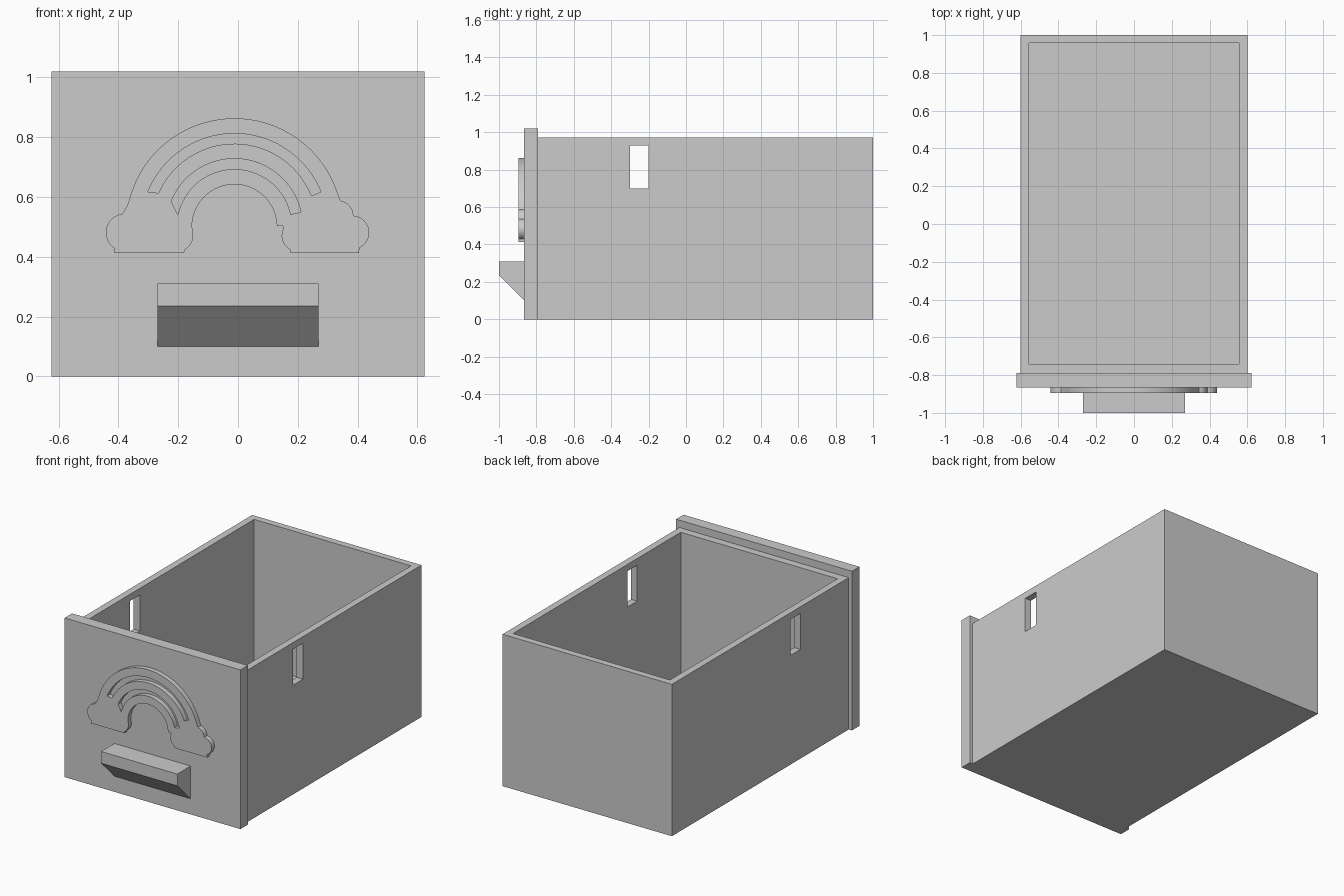
import bpy, bmesh, math

old = bpy.data.objects.get("Cube")
if old:
    bpy.data.objects.remove(old, do_unlink=True)

# One plain grey plastic
grey = bpy.data.materials.new("light_grey")
GREY = (0.6, 0.6, 0.6, 1)
grey.use_nodes = True
grey.diffuse_color = GREY
grey.node_tree.nodes["Principled BSDF"].inputs["Base Color"].default_value = GREY


def add_mesh(name, bm):
    mesh = bpy.data.meshes.new(name)
    bmesh.ops.recalc_face_normals(bm, faces=bm.faces)
    bm.to_mesh(mesh)
    bm.free()
    mesh.materials.append(grey)
    obj = bpy.data.objects.new(name, mesh)
    bpy.context.collection.objects.link(obj)
    return obj


def box(name, low, high):
    bm = bmesh.new()
    bmesh.ops.create_cube(bm, size=1)
    for v in bm.verts:
        v.co = [(l + h) / 2 + c * (h - l) for c, l, h in zip(v.co, low, high)]
    return add_mesh(name, bm)


def cut(obj, cutter):
    cutter.hide_render = True
    cutter.hide_set(True)
    cutter.display_type = 'WIRE'
    mod = obj.modifiers.new(cutter.name, 'BOOLEAN')
    mod.operation = 'DIFFERENCE'
    mod.solver = 'EXACT'
    mod.object = cutter
    bpy.context.view_layer.objects.active = obj
    bpy.ops.object.modifier_apply(modifier=mod.name)
    bpy.data.objects.remove(cutter, do_unlink=True)


# Open drawer box with a slot through each side wall
drawer = box("drawer_box", (-0.6, -0.79, 0), (0.6, 1, 0.973))
cut(drawer, box("hollow_cutter", (-0.556, -0.741, 0.045), (0.556, 0.957, 1.2)))
cut(drawer, box("side_slot_cutter", (-0.8, -0.3, 0.7), (0.8, -0.2, 0.93)))

# Front panel, slightly larger than the box
box("front_panel", (-0.623, -0.865, 0), (0.623, -0.79, 1.02))

# Finger pull: side profile extruded along x
bm = bmesh.new()
profile = [(-0.865, 0.31), (-1, 0.31), (-1, 0.235), (-0.865, 0.1)]
side = bm.faces.new([bm.verts.new((-0.27, y, z)) for y, z in profile])
ext = bmesh.ops.extrude_face_region(bm, geom=[side])
moved = [g for g in ext["geom"] if isinstance(g, bmesh.types.BMVert)]
bmesh.ops.translate(bm, vec=(0.54, 0, 0), verts=moved)
add_mesh("finger_pull", bm)


# Raised rainbow with clouds, drawn as flat outlines in x and z
def arc(cx, cz, r, start, end, steps=12):
    angles = [math.radians(start + (end - start) * i / steps) for i in range(steps + 1)]
    return [(cx + r * math.cos(a), cz + r * math.sin(a)) for a in angles]


CX, CZ = -0.012, 0.5
outline = arc(CX, CZ, 0.363, 163, 17, 48)
# right cloud
outline += [(0.343, 0.588)] + arc(0.335, 0.537, 0.051, 75, 5, 8)
outline += arc(0.383, 0.481, 0.056, 85, -66)
outline += [(0.405, 0.412), (0.175, 0.412), (0.175, 0.424)]
outline += arc(0.2, 0.471, 0.054, 240, 150, 8) + [(0.15, 0.502)]
# underside of the rainbow
outline += arc(CX, CZ, 0.142, 1, 179, 40)
# left cloud
outline += arc(-0.205, 0.471, 0.055, 10, -62, 8)
outline += [(-0.18, 0.412), (-0.415, 0.412), (-0.415, 0.426)]
outline += arc(-0.379, 0.481, 0.063, 240, 97) + [(-0.37, 0.572)]


def band(outer, inner, right, left, left_inner):
    return arc(CX, CZ, outer, right, left, 40) + arc(CX, CZ, inner, left_inner, right, 40)


splines = [outline, band(0.312, 0.278, 22, 158, 156), band(0.228, 0.193, 12.5, 158, 168)]

curve = bpy.data.curves.new("rainbow_emblem", 'CURVE')
curve.dimensions = '2D'
curve.fill_mode = 'BOTH'
curve.extrude = 0.015
for points in splines:
    spline = curve.splines.new('POLY')
    spline.points.add(len(points) - 1)
    for p, (x, z) in zip(spline.points, points):
        p.co = (x, z, 0, 1)
    spline.use_cyclic_u = True
curve.materials.append(grey)
emblem = bpy.data.objects.new("rainbow_emblem", curve)
bpy.context.collection.objects.link(emblem)
emblem.rotation_euler.x = math.pi / 2
emblem.location.y = -0.88
bpy.ops.object.select_all(action='DESELECT')
emblem.select_set(True)
bpy.context.view_layer.objects.active = emblem
bpy.ops.object.convert(target='MESH')
bpy.ops.object.shade_smooth_by_angle(angle=math.radians(25))
